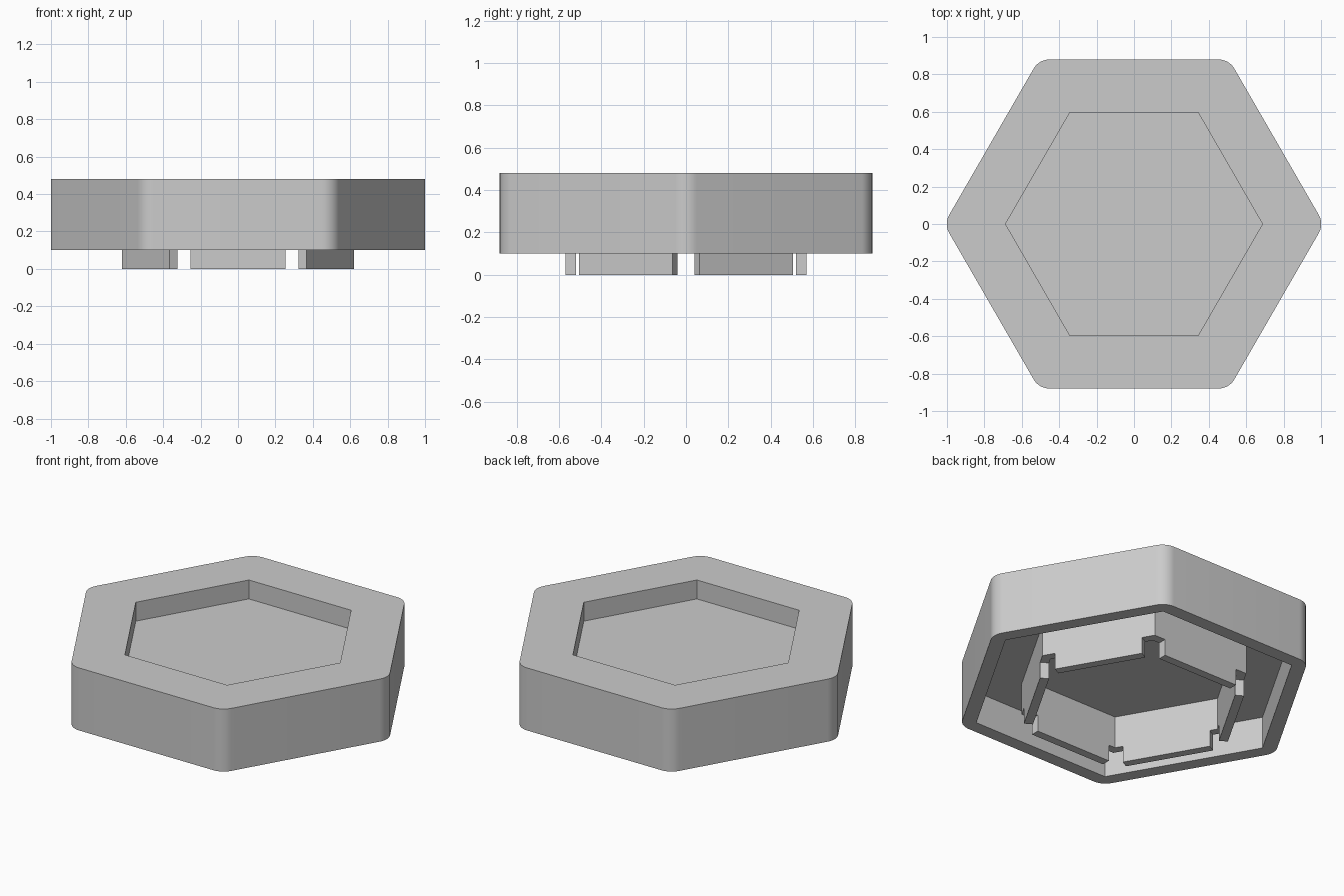
import bpy
import bmesh
from math import cos, sin, pi, radians
from mathutils import Matrix, Vector

cube = bpy.data.objects.get("Cube")
if cube:
    bpy.data.objects.remove(cube, do_unlink=True)

# One plain grey for everything
grey = bpy.data.materials.new("plain grey")
grey.use_nodes = True
colour = (0.6, 0.6, 0.6, 1)
grey.diffuse_color = colour
grey.node_tree.nodes["Principled BSDF"].inputs["Base Color"].default_value = colour

STEPS = 10        # segments in each rounded corner
RIM_Z = 0.10      # underside of the outer wall
FLOOR_Z = 0.295   # ceiling of the underside cavities
POCKET_Z = 0.365  # floor of the top pocket
TOP_Z = 0.48


def hexagon(apothem, radius, z):
    """Hexagon with corners on the x axis, rounded by radius."""
    reach = (apothem - radius) / cos(pi / 6)
    points = []
    for corner in range(6):
        a = corner * pi / 3
        centre = Vector((reach * cos(a), reach * sin(a), z))
        for i in range(STEPS + 1):
            t = a - pi / 6 + pi / 3 * i / STEPS
            points.append(centre + radius * Vector((cos(t), sin(t), 0)))
    return points


def finish(bm, name):
    bmesh.ops.recalc_face_normals(bm, faces=bm.faces)
    mesh = bpy.data.meshes.new(name)
    bm.to_mesh(mesh)
    bm.free()
    mesh.materials.append(grey)
    mesh.shade_smooth()
    mesh.set_sharp_from_angle(angle=radians(25))
    obj = bpy.data.objects.new(name, mesh)
    bpy.context.collection.objects.link(obj)
    return obj


def loft(name, profile):
    """Closed solid through a list of (apothem, corner radius, z) hexagons."""
    bm = bmesh.new()
    loops = [[bm.verts.new(p) for p in hexagon(*row)] for row in profile]
    for low, high in zip(loops, loops[1:]):
        for i in range(len(low)):
            bm.faces.new((low[i - 1], low[i], high[i], high[i - 1]))
    bm.faces.new(loops[0])
    bm.faces.new(loops[-1])
    bmesh.ops.remove_doubles(bm, verts=bm.verts, dist=0.0001)
    return finish(bm, name)


# Body: top pocket, outer wall, underside channel and inner hexagonal ring
loft("hexagonal_body", [
    (0.595, 0, POCKET_Z),
    (0.595, 0, TOP_Z),
    (0.88, 0.1, TOP_Z),
    (0.88, 0.1, RIM_Z),
    (0.80, 0, RIM_Z),
    (0.80, 0, FLOOR_Z),
    (0.57, 0, FLOOR_Z),
    (0.57, 0, RIM_Z),
    (0.52, 0, RIM_Z),
    (0.52, 0, FLOOR_Z),
])

# Six feet, one under each side of the inner ring
for side in range(6):
    bm = bmesh.new()
    bmesh.ops.create_cube(bm, size=1)
    bm.transform(Matrix.Rotation(side * pi / 3, 4, "Z")
                 @ Matrix.Translation((0, -0.545, RIM_Z / 2))
                 @ Matrix.Diagonal((0.51, 0.05, RIM_Z, 1)))
    finish(bm, f"ring_foot_{side + 1}")
